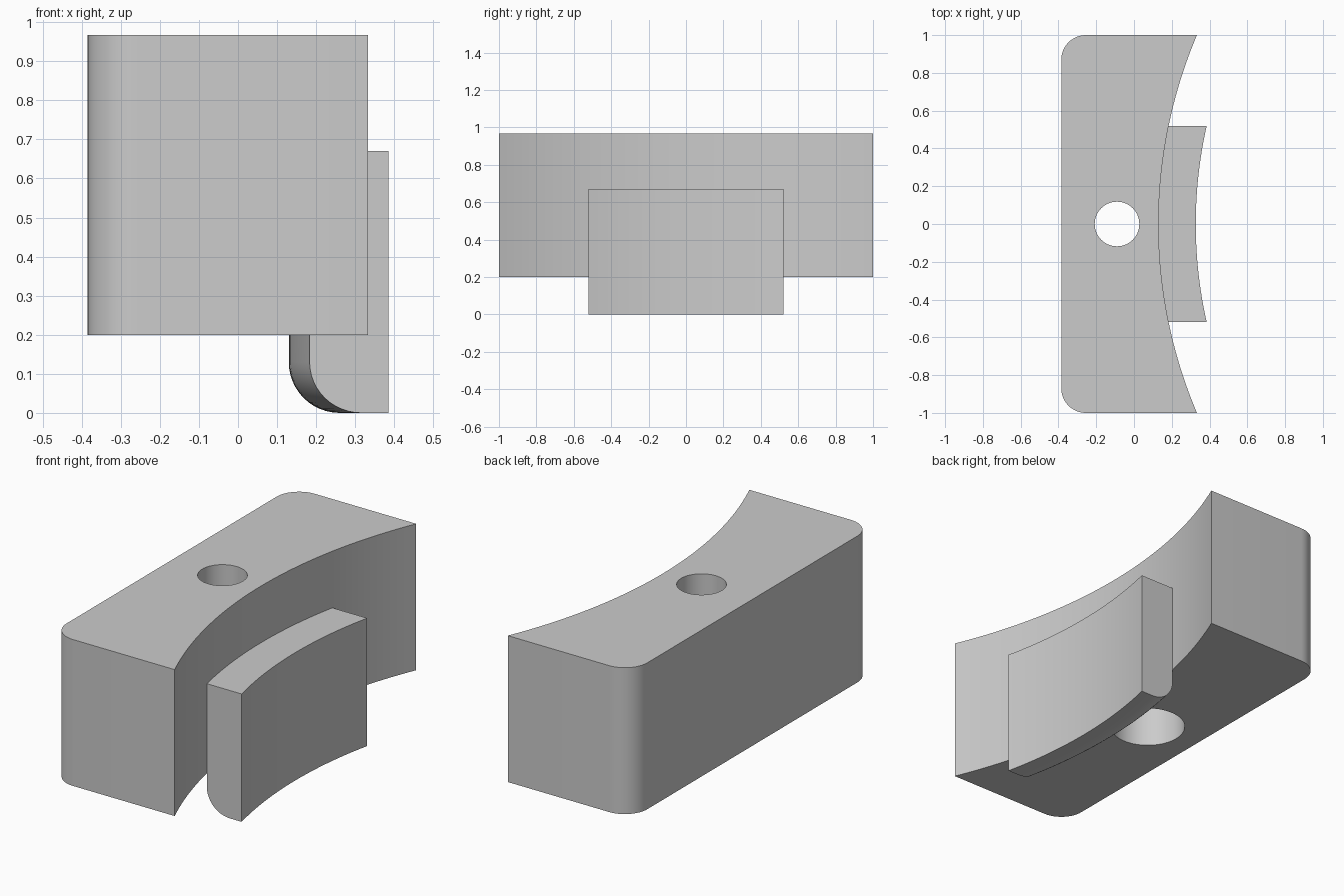
import bpy, bmesh, math

cube = bpy.data.objects.get("Cube")
if cube:
    bpy.data.objects.remove(cube, do_unlink=True)

BOTTOM, TOP = 0.2, 0.967
LEFT, CORNER = -0.385, 0.13
ARC_X, ARC_R = 2.694, 2.564       # centre and radius of the concave face
PAD_R, PAD_HALF, PAD_TOP = 2.367, 0.52, 0.67
HOLE_X, HOLE_R, BORE_R, BORE_TOP = -0.09, 0.118, 0.185, 0.58

grey = bpy.data.materials.new("plain grey")
grey.use_nodes = True
colour = (0.6, 0.6, 0.6, 1)
grey.diffuse_color = colour
grey.node_tree.nodes["Principled BSDF"].inputs["Base Color"].default_value = colour


def arc_x(radius, y):
    return ARC_X - math.sqrt(radius ** 2 - y ** 2)


def fillet(cx, cy, radius, start, end, steps=12):
    angles = [math.radians(start + (end - start) * i / steps) for i in range(steps + 1)]
    return [(cx + radius * math.cos(a), cy + radius * math.sin(a)) for a in angles]


def loft(name, rings, closed=False):
    """Skin a list of equal point rings, capping both ends."""
    bm = bmesh.new()
    loops = [[bm.verts.new(p) for p in ring] for ring in rings]
    for a, b in zip(loops, loops[1:]):
        for i in range(len(a)):
            j = (i + 1) % len(a)
            bm.faces.new((a[i], a[j], b[j], b[i]))
    bm.faces.new(loops[0])
    bm.faces.new(loops[-1])
    bmesh.ops.recalc_face_normals(bm, faces=bm.faces)
    mesh = bpy.data.meshes.new(name)
    bm.to_mesh(mesh)
    bm.free()
    mesh.materials.append(grey)
    obj = bpy.data.objects.new(name, mesh)
    bpy.context.collection.objects.link(obj)
    return obj


def activate(obj):
    bpy.ops.object.select_all(action='DESELECT')
    obj.select_set(True)
    bpy.context.view_layer.objects.active = obj


# Block: rounded back corners, concave front face
steps = 48
outline = [(arc_x(ARC_R, y), y) for y in (-1 + 2 * i / steps for i in range(steps + 1))]
outline += fillet(LEFT + CORNER, 1 - CORNER, CORNER, 90, 180)
outline += fillet(LEFT + CORNER, CORNER - 1, CORNER, 180, 270)
block = loft("block", [[(x, y, z) for x, y in outline] for z in (BOTTOM, TOP)])

# Stepped screw hole, wider from below
profile = [(BORE_R, BOTTOM - 0.1), (BORE_R, BORE_TOP), (HOLE_R, BORE_TOP), (HOLE_R, TOP + 0.1)]
cutter = loft("hole_cutter", [[(x, y, z) for x, y in fillet(HOLE_X, 0, r, 0, 360, 64)[:-1]]
                              for r, z in profile])
cutter.hide_render = True
cut = block.modifiers.new("screw_hole", 'BOOLEAN')
cut.operation = 'DIFFERENCE'
cut.solver = 'EXACT'
cut.object = cutter
activate(block)
bpy.ops.object.modifier_apply(modifier=cut.name)
bpy.data.objects.remove(cutter, do_unlink=True)

# Curved pad: section of radius and height swept along the arc
section = [(PAD_R, 0), (PAD_R, PAD_TOP), (ARC_R, PAD_TOP)]
section += fillet(ARC_R - CORNER, CORNER, CORNER, 0, -90)
rings = []
for i in range(33):
    y = PAD_HALF * (2 * i / 32 - 1)
    rings.append([(arc_x(r, y), y, z) for r, z in section])
pad = loft("curved_pad", rings)

for obj in (block, pad):
    activate(obj)
    bpy.ops.object.shade_smooth_by_angle(angle=math.radians(30))
